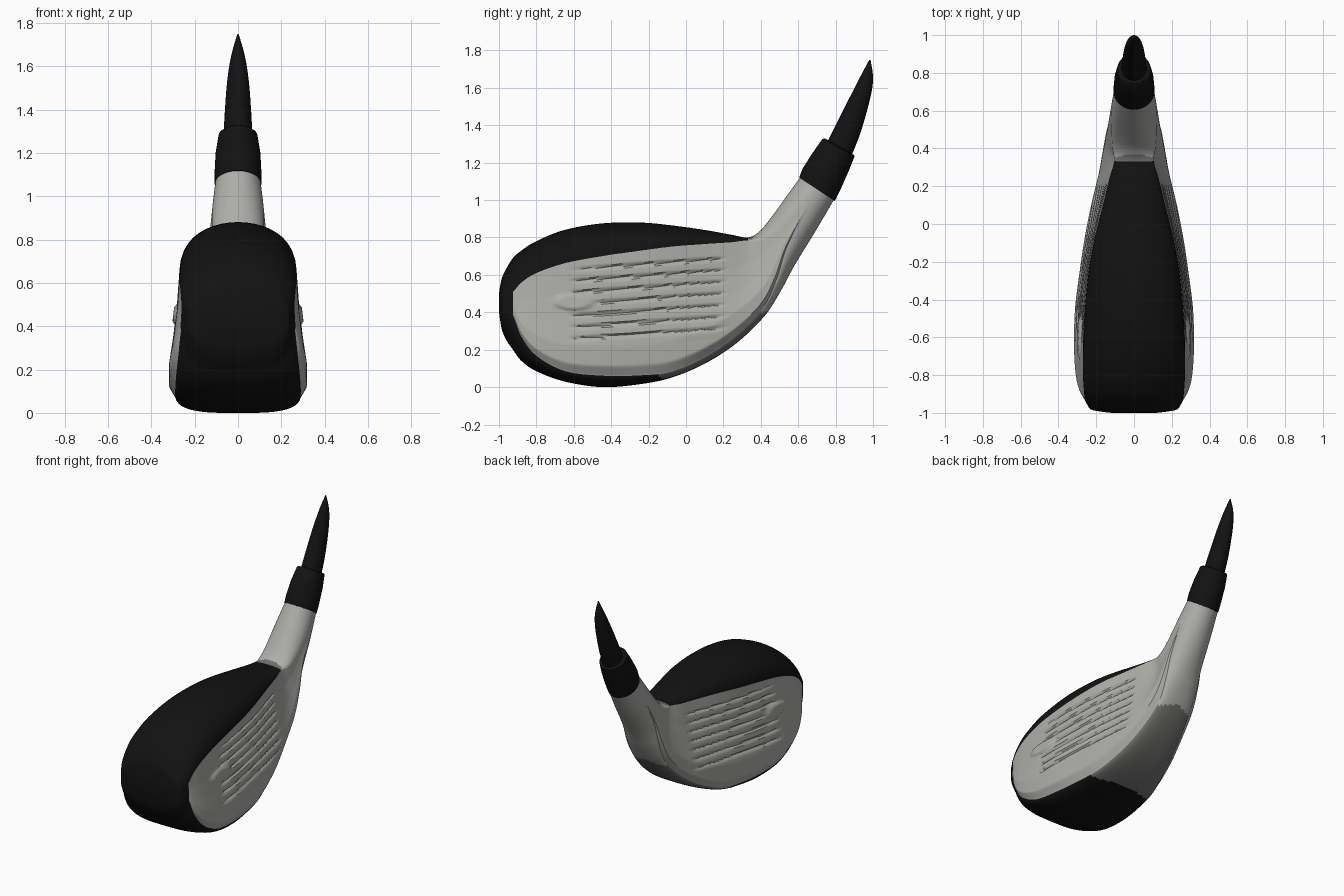
import bpy, bmesh, math

if "Cube" in bpy.data.objects:
    bpy.data.objects.remove(bpy.data.objects["Cube"])


def material(name, r, g, b):
    m = bpy.data.materials.new(name)
    m.diffuse_color = (r, g, b, 1)
    m.use_nodes = True
    m.node_tree.nodes["Principled BSDF"].inputs["Base Color"].default_value = m.diffuse_color
    return m


GREY = material("satin_grey", 0.42, 0.42, 0.40)
BLACK = material("gloss_black", 0.006, 0.006, 0.006)
DARK = material("dark_grey", 0.16, 0.16, 0.155)


def clamp(v, lo=0.0, hi=1.0):
    return max(lo, min(hi, v))


def spline(rows, sub):
    """Catmull-Rom interpolation of rows of numbers."""
    out = []
    for i in range(len(rows) - 1):
        p0, p1 = rows[max(i - 1, 0)], rows[i]
        p2, p3 = rows[i + 1], rows[min(i + 2, len(rows) - 1)]
        for k in range(sub):
            t = k / sub
            out.append([0.5 * (2 * b + (c - a) * t + (2 * a - 5 * b + 4 * c - d) * t * t
                               + (3 * b - a - 3 * c + d) * t ** 3)
                        for a, b, c, d in zip(p0, p1, p2, p3)])
    out.append(list(rows[-1]))
    return out


def loft(name, rings, mats, rule=None, angle=40):
    """Skin closed rings of points, cap both ends, colour faces by a rule."""
    bm = bmesh.new()
    vr = [[bm.verts.new(p) for p in r] for r in rings]
    n = len(rings[0])
    for i in range(len(vr) - 1):
        for j in range(n):
            q = (j + 1) % n
            f = bm.faces.new((vr[i][j], vr[i][q], vr[i + 1][q], vr[i + 1][j]))
            if rule:
                f.material_index = rule(i, j, f.calc_center_median())
    for k, r in enumerate((vr[0], vr[-1])):
        f = bm.faces.new(r)
        if rule:
            f.material_index = 1 - k
    bmesh.ops.recalc_face_normals(bm, faces=bm.faces)
    me = bpy.data.meshes.new(name)
    bm.to_mesh(me)
    bm.free()
    for m in mats:
        me.materials.append(m)
    ob = bpy.data.objects.new(name, me)
    bpy.context.collection.objects.link(ob)
    bpy.ops.object.select_all(action='DESELECT')
    ob.select_set(True)
    bpy.context.view_layer.objects.active = ob
    bpy.ops.object.shade_smooth_by_angle(angle=math.radians(angle))
    return ob


# Head and neck stations: top y, z, bottom y, z, width at upper colour edge,
# widest width, upper and lower colour edge as fractions from top to bottom
STATIONS = [
    (-1.0, .50, -1.0, .40, .12, .12, .40, .60),
    (-.985, .58, -.985, .31, .22, .22, .40, .60),
    (-.96, .635, -.96, .25, .245, .245, .40, .60),
    (-.925, .69, -.925, .20, .26, .265, .37, .63),
    (-.88, .73, -.88, .14, .265, .29, .29, .78),
    (-.80, .78, -.80, .085, .27, .31, .245, .88),
    (-.65, .84, -.65, .03, .27, .32, .22, .93),
    (-.45, .875, -.45, .0, .26, .315, .20, .93),
    (-.25, .88, -.25, .015, .24, .29, .175, .945),
    (-.08, .865, -.08, .05, .21, .265, .14, .96),
    (.10, .84, .10, .125, .165, .23, .105, .95),
    (.24, .815, .27, .235, .13, .19, .07, .93),
    (.33, .80, .42, .38, .105, .165, .04, .90),
    (.39, .83, .51, .52, .115, .15, .15, .80),
    (.45, .90, .58, .65, .12, .137, .30, .65),
    (.53, 1.01, .69, .83, .12, .122, .45, .55),
    (.61, 1.12, .79, 1.0, .105, .105, .49, .51),
]
SUB, K, G = 10, 10, 72
BULGE = [(0, 0), (.3, .25), (.55, .6), (.75, .95), (.92, .95), (1, .4)]


def bulge(u):
    for (a, fa), (b, fb) in zip(BULGE, BULGE[1:]):
        if u <= b:
            return fa + (fb - fa) * (u - a) / (b - a)
    return BULGE[-1][1]


def relief(y, z, u):
    """Score lines and the small raised marker on the striking sides."""
    marker = math.hypot((y + .6) / .1, (z - .455) / .04)
    if marker < 1.3:
        return .012 * clamp((1.2 - marker) * 3)
    fade = (clamp((y + .63) / .06) * clamp((.22 - y) / .06) * clamp((u - .06) / .04)
            * clamp((z - .07 * y - .24) / .03))
    return -.013 * fade * max(0, math.cos(math.tau * (z - .07 * y - .30) / .062)) ** 3


def head_ring(s):
    yt, zt, yb, zb, wt, w, st, sb = s
    power = .6 + .4 * clamp((yt - .1) / .4)
    half = []
    for i in range(K):                      # crown
        a = i / K * math.pi / 2
        half.append((st * (1 - math.cos(a)), wt * math.sin(a)))
    for i in range(G + 1):                  # side
        u = i / G
        t = st + (sb - st) * u
        x = wt + (w - wt) * bulge(u)
        x += relief(yt + (yb - yt) * t, zt + (zb - zt) * t, u)
        half.append((t, x))
    xb = wt + (w - wt) * BULGE[-1][1]
    for i in range(K - 1, -1, -1):          # sole
        a = i / K * math.pi / 2
        half.append((1 - (1 - sb) * (1 - math.cos(a)), xb * math.sin(a) ** power))
    pts = [(x, yt + (yb - yt) * t, zt + (zb - zt) * t) for t, x in half]
    return pts + [(-x, y, z) for x, y, z in pts[-2:0:-1]]


HALF = 2 * K + G


def head_colour(i, j, c):
    col = j if j < HALF else 2 * HALF - 1 - j
    if i < 3 * SUB:
        return 1
    if col < K:                             # crown, with a small lip behind it
        if i < 12 * SUB:
            return 1
        return 2 if c.y < .37 - 2 * c.x ** 2 and abs(c.x) < .1 else 0
    if col >= K + G:                        # sole pad, with a darker patch behind it
        if c.y < -.09 - c.x ** 2:
            return 1
        return 2 if c.y < .45 - 3 * c.x ** 2 else 0
    return 0


loft("club_head", [head_ring(s) for s in spline(STATIONS, SUB)],
     [GREY, BLACK, DARK], head_colour)


def oval_ring(s, n=32):
    """Oval ring whose long axis joins two points in the side plane."""
    yt, zt, yb, zb, w = s
    ring = []
    for k in range(n):
        a = math.tau * k / n
        t = .5 - .5 * math.cos(a)
        ring.append((w * math.sin(a), yt + (yb - yt) * t, zt + (zb - zt) * t))
    return ring


# Black collar around the top of the neck
COLLAR = [(.605, 1.12, .795, .995, .108), (.622, 1.165, .83, 1.065, .108),
          (.672, 1.245, .872, 1.16, .103), (.728, 1.325, .902, 1.235, .09),
          (.742, 1.33, .895, 1.242, .078)]
loft("collar", [oval_ring(s) for s in COLLAR], [BLACK])

# Tapered pointed shaft end
SHAFT = [(.735, 1.27, .865, 1.20, .066), (.757, 1.315, .888, 1.245, .066),
         (.802, 1.405, .938, 1.375, .061), (.868, 1.535, .985, 1.545, .049),
         (.932, 1.66, 1.0, 1.65, .03), (.98, 1.75, .987, 1.748, .003)]
loft("shaft_tip", [oval_ring(s) for s in spline(SHAFT, 5)], [BLACK])
